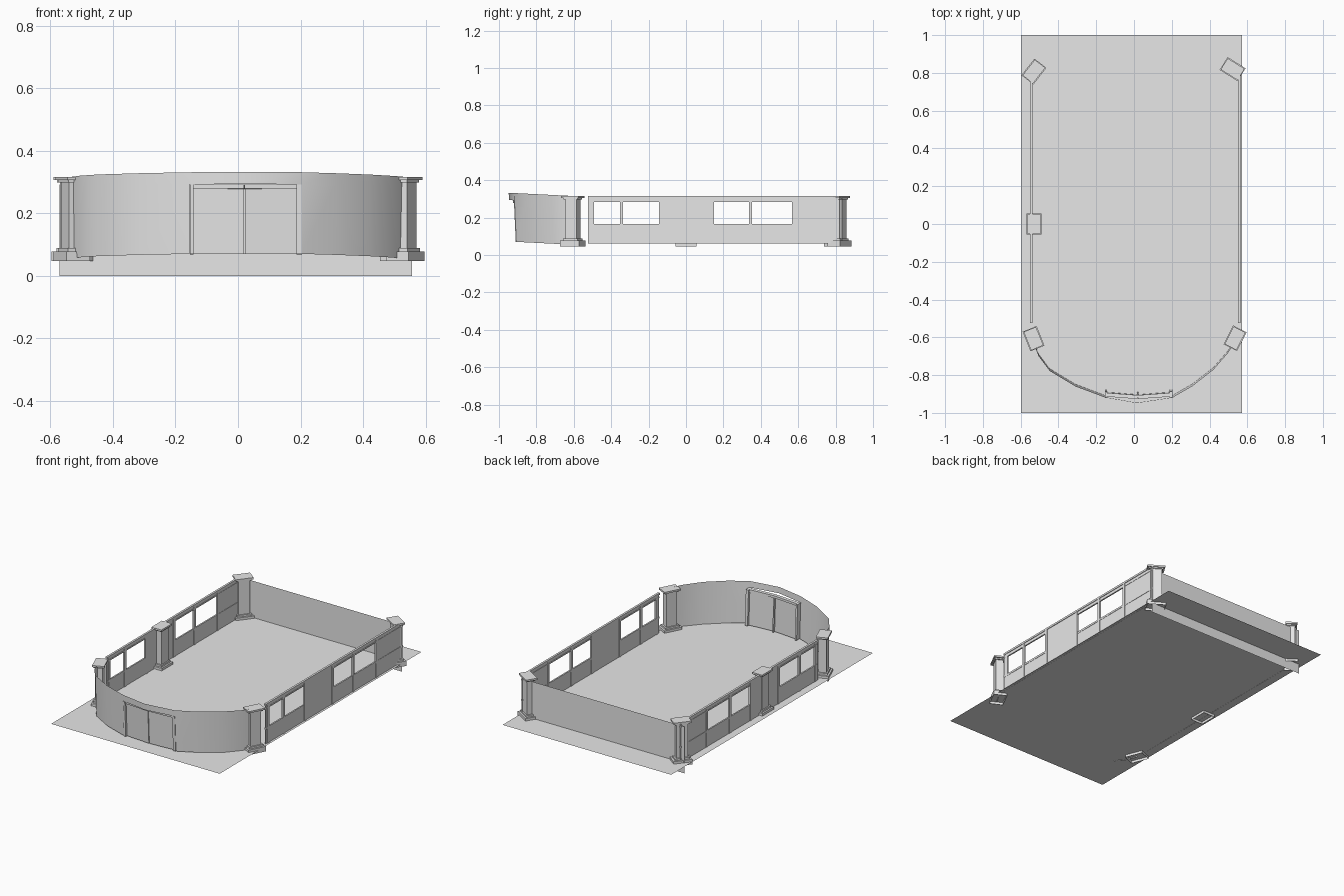
import bpy, bmesh
from math import radians
from mathutils import Vector, Matrix

cube = bpy.data.objects.get("Cube")
if cube:
    bpy.data.objects.remove(cube, do_unlink=True)

grey = bpy.data.materials.new("plain_grey")
grey.use_nodes = True
grey.diffuse_color = (0.8, 0.8, 0.8, 1)
grey.node_tree.nodes["Principled BSDF"].inputs["Base Color"].default_value = (0.8, 0.8, 0.8, 1)

FLOOR, TOP = 0.063, 0.315
SILL, HEAD = 0.165, 0.283


def finish(bm, name, smooth=False):
    mesh = bpy.data.meshes.new(name)
    bm.to_mesh(mesh)
    bm.free()
    mesh.materials.append(grey)
    for p in mesh.polygons:
        p.use_smooth = smooth
    ob = bpy.data.objects.new(name, mesh)
    bpy.context.collection.objects.link(ob)
    return ob


def slab(bm, a, b, z0, z1, thick):
    """Upright board between two plan points."""
    a, b = Vector(a), Vector(b)
    d = (b - a).normalized()
    n = Vector((-d.y, d.x)) * thick / 2
    plan = [a - n, b - n, b + n, a + n]
    low = [bm.verts.new((p.x, p.y, z0)) for p in plan]
    high = [bm.verts.new((p.x, p.y, z1)) for p in plan]
    bm.faces.new(low[::-1])
    bm.faces.new(high)
    for i in range(4):
        j = (i + 1) % 4
        bm.faces.new((low[i], low[j], high[j], high[i]))


def sheet(name, corners):
    bm = bmesh.new()
    bm.faces.new([bm.verts.new(c) for c in corners])
    return finish(bm, name)


def lean(bm):
    """Tip the front end slightly outward and up."""
    for v in bm.verts:
        y, z = v.co.y, v.co.z
        v.co.z = z - (y + 0.61) * 0.05
        v.co.y = y - (z - TOP) * 0.045


# Floor and the back wall that hangs below it
sheet("floor", [(-0.597, -1, FLOOR), (0.573, -1, FLOOR), (0.573, 1, FLOOR), (-0.597, 1, FLOOR)])
sheet("back_wall", [(0.557, 0.83, 0), (-0.57, 0.83, 0), (-0.57, 0.83, 0.293), (0.557, 0.83, 0.293)])

# Side walls: panels with window gaps, then the framing
BAYS = [(-0.50, -0.345, -0.135), (0.14, 0.345, 0.575)]
START, END = -0.525, 0.835
for name, x in (("left_wall", 0.556), ("right_wall", -0.545)):
    bm = bmesh.new()

    def board(y0, y1, z0, z1, thick):
        slab(bm, (x, y0), (x, y1), z0, z1, thick)

    board(START, END, FLOOR - 0.001, SILL, 0.005)
    board(START, END, HEAD, TOP - 0.008, 0.005)
    for y0, y1 in ((START, BAYS[0][0]), (BAYS[0][2], BAYS[1][0]), (BAYS[1][2], END)):
        board(y0, y1, SILL, HEAD, 0.005)
    finish(bm, name + "_panels")

    bm = bmesh.new()
    board(START, END, TOP - 0.012, TOP, 0.013)
    for bay in BAYS:
        for y in bay:
            board(y - 0.009, y + 0.009, FLOOR, TOP - 0.012, 0.011)
    for y0, y1 in ((START, BAYS[0][2]), (BAYS[1][0], END)):
        board(y0, y1, SILL - 0.012, SILL, 0.009)
        board(y0, y1, HEAD, HEAD + 0.008, 0.009)
    finish(bm, name + "_frame")

# Curved front wall, open below the lintel at the doorway
ARC = [(-0.535, -0.62), (-0.505, -0.70), (-0.446, -0.778), (-0.31, -0.86), (-0.155, -0.918),
       (0.015, -0.948), (0.203, -0.92), (0.31, -0.858), (0.42, -0.772), (0.5, -0.68), (0.54, -0.61)]
DOOR_HEAD = 0.277
bm = bmesh.new()
rows = [[bm.verts.new((x, y, z)) for x, y in ARC] for z in (0.055, DOOR_HEAD, 0.316)]
for r in range(2):
    for i in range(len(ARC) - 1):
        if r == 0 and i in (4, 5):
            continue
        bm.faces.new((rows[r][i], rows[r][i + 1], rows[r + 1][i + 1], rows[r + 1][i]))
lean(bm)
finish(bm, "curved_front_wall", smooth=True)

# Double doors with their frame
HINGE_R, MEET, HINGE_L = (-0.142, -0.905), (0.02, -0.918), (0.188, -0.905)
bm = bmesh.new()
slab(bm, HINGE_R, (0.018, -0.918), 0.055, DOOR_HEAD - 0.014, 0.006)
slab(bm, (0.022, -0.918), HINGE_L, 0.055, DOOR_HEAD - 0.014, 0.006)
lean(bm)
finish(bm, "double_doors")

bm = bmesh.new()
slab(bm, (-0.148, -0.922), (-0.148, -0.888), 0.055, DOOR_HEAD, 0.012)
slab(bm, (0.196, -0.922), (0.196, -0.888), 0.055, DOOR_HEAD, 0.018)
slab(bm, (-0.153, -0.905), MEET, DOOR_HEAD - 0.014, DOOR_HEAD, 0.02)
slab(bm, MEET, (0.204, -0.905), DOOR_HEAD - 0.014, DOOR_HEAD, 0.02)
slab(bm, (0.02, -0.913), (0.02, -0.902), 0.055, DOOR_HEAD - 0.014, 0.008)
lean(bm)
finish(bm, "door_frame")

# Posts: open-bottomed plinth, collar, shaft, neck and cap
POSTS = {
    "front_right_post": (-0.532, -0.607, 22),
    "front_left_post": (0.535, -0.605, -27),
    "middle_right_post": (-0.53, 0, 0),
    "back_right_post": (-0.53, 0.807, -38),
    "back_left_post": (0.522, 0.82, 58),
}
TIERS = [(0.08, 0.112, 0.047, 0.078), (0.06, 0.088, 0.078, 0.089), (0.045, 0.068, 0.089, 0.298),
         (0.056, 0.084, 0.298, 0.306), (0.07, 0.105, 0.306, 0.317)]
for name, (x, y, angle) in POSTS.items():
    bm = bmesh.new()
    for w, d, z0, z1 in TIERS:
        slab(bm, (0, -d / 2), (0, d / 2), z0, z1, w)
    lowest = min(bm.faces, key=lambda f: f.calc_center_median().z)
    bmesh.ops.delete(bm, geom=[lowest], context="FACES_ONLY")
    bm.transform(Matrix.Translation((x, y, 0)) @ Matrix.Rotation(radians(angle), 4, "Z"))
    finish(bm, name)
